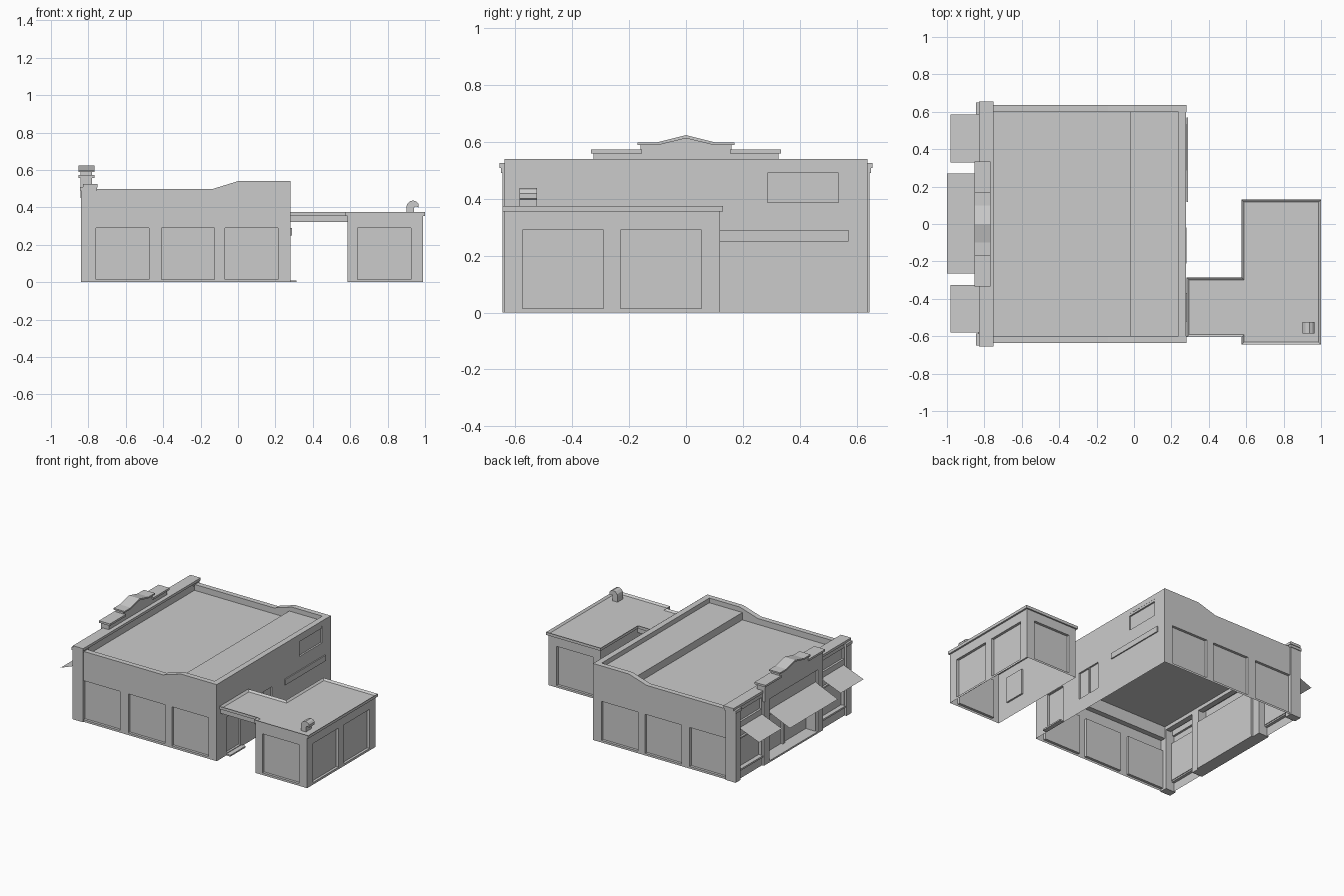
import bpy, bmesh
from mathutils import Vector

if "Cube" in bpy.data.objects:
    bpy.data.objects.remove(bpy.data.objects["Cube"])

Z = Vector((0, 0, 1))


def finish(name, bm):
    me = bpy.data.meshes.new(name)
    bm.to_mesh(me)
    bm.free()
    ob = bpy.data.objects.new(name, me)
    bpy.context.collection.objects.link(ob)
    return ob


def box(name, x0, x1, y0, y1, z0, z1):
    bm = bmesh.new()
    bmesh.ops.create_cube(bm, size=1)
    for v in bm.verts:
        v.co = (x1 if v.co.x > 0 else x0, y1 if v.co.y > 0 else y0, z1 if v.co.z > 0 else z0)
    return finish(name, bm)


def prism(name, pts, axis, a, b):
    """Extrude a 2D outline along an axis from a to b."""
    def put(p, t):
        return {'x': (t, p[0], p[1]), 'y': (p[0], t, p[1]), 'z': (p[0], p[1], t)}[axis]
    bm = bmesh.new()
    lo = [bm.verts.new(put(p, a)) for p in pts]
    hi = [bm.verts.new(put(p, b)) for p in pts]
    bm.faces.new(lo)
    bm.faces.new(hi)
    for i in range(len(pts)):
        j = (i + 1) % len(pts)
        bm.faces.new((lo[i], lo[j], hi[j], hi[i]))
    bmesh.ops.recalc_face_normals(bm, faces=bm.faces)
    return finish(name, bm)


def wall(name, face, at, lo, hi, height, panels=()):
    """Open wall sheet; face is its outward direction, panels are (lo, hi, z0, z1, depth)."""
    U = {'-y': Vector((1, 0, 0)), '+y': Vector((-1, 0, 0)),
         '+x': Vector((0, 1, 0)), '-x': Vector((0, -1, 0))}[face]
    N = U.cross(Z)
    s = 1 if max(U) > 0 else -1
    base = N * (at if face[0] == '+' else -at)
    bm = bmesh.new()

    def quad(*pts):
        bm.faces.new([bm.verts.new(base + U * u + Z * z - N * d) for u, z, d in pts])

    rects = [(min(s * p[0], s * p[1]), max(s * p[0], s * p[1]), *p[2:]) for p in panels]
    us = sorted({s * lo, s * hi, *[r[0] for r in rects], *[r[1] for r in rects]})
    zs = sorted({0, height, *[r[2] for r in rects], *[r[3] for r in rects]})
    for u0, u1 in zip(us, us[1:]):
        for z0, z1 in zip(zs, zs[1:]):
            u, z = (u0 + u1) / 2, (z0 + z1) / 2
            if not any(r[0] < u < r[1] and r[2] < z < r[3] for r in rects):
                quad((u0, z0, 0), (u1, z0, 0), (u1, z1, 0), (u0, z1, 0))
    for a, b, c, e, d in rects:
        ring = [(a, c), (b, c), (b, e), (a, e)]
        quad(*[(u, z, d) for u, z in ring])
        for i in range(4):
            p, q = ring[i], ring[(i + 1) % 4]
            quad((*p, 0), (*q, 0), (*q, d), (*p, d))
    bmesh.ops.remove_doubles(bm, verts=bm.verts, dist=1e-5)
    bmesh.ops.dissolve_limit(bm, angle_limit=0.01, verts=bm.verts, edges=bm.edges)
    return finish(name, bm)


# Main hall side walls with three recessed panels and stepped parapets
side = [(a, a + .285, .015, .29, .018) for a in (-.76, -.41, -.07)]
parapet = [(-.76, .37), (.28, .37), (.28, .54), (0, .54), (-.14, .497), (-.76, .497)]
for label, face, s in (('front', '-y', -1), ('back', '+y', 1)):
    wall(label + '_hall_wall', face, s * .637, -.76, .28, .37, side)
    prism(label + '_parapet', parapet, 'y', s * .60, s * .637)

# Main hall right wall: high window, side window, door, shutter box, doorstep
wall('right_hall_wall', '+x', .28, -.637, .637, .54,
     [(.287, .535, .386, .505, .012), (-.21, -.02, .10, .29, .012), (-.52, -.37, .015, .27, .015)])
box('right_parapet', .238, .279, -.60, .60, .49, .54)
box('shutter_box', .28, .288, .117, .57, .25, .29)
box('side_window_mullion', .268, .276, -.12, -.11, .10, .29)
box('doorstep', .28, .312, -.53, -.36, 0, .01)

# Two-level main roof
bm = bmesh.new()
prof = [(-.77, .455), (-.02, .455), (-.02, .507), (.24, .507)]
rows = [[bm.verts.new((x, y, z)) for x, z in prof] for y in (-.602, .602)]
for i in range(3):
    bm.faces.new((rows[0][i], rows[0][i + 1], rows[1][i + 1], rows[1][i]))
finish('main_roof', bm)

# Street facade: shop windows, transoms and recessed entrance
bays = [(-.265, .265, .012, .34, .075)]
for s in (-1, 1):
    bays += [(s * .335, s * .585, .07, .34, .025), (s * .335, s * .585, .40, .48, .015)]
wall('facade_wall', '-x', -.825, -.64, .64, .51, bays)
box('facade_backing', -.80, -.76, -.637, .637, .43, .51)
box('facade_cornice', -.83, -.75, -.655, .655, .507, .525)
box('entrance_floor', -.84, -.75, -.27, .27, 0, .012)
box('entrance_mullion', -.765, -.751, -.012, .012, .012, .34)
box('entrance_transom', -.765, -.751, -.265, .265, .27, .282)
for s, label in ((-1, 'front'), (1, 'back')):
    box(label + '_corner_pier', -.84, -.76, s * .59, s * .645, 0, .507)
    box(label + '_pier_cap', -.845, -.755, s * .585, s * .65, .49, .51)
    box(label + '_inner_pier', -.84, -.76, s * .27, s * .33, 0, .45)
    box(label + '_window_bar', -.815, -.801, s * .335, s * .585, .27, .28)
    box(label + '_window_sill', -.835, -.805, s * .335, s * .585, .06, .072)

# Stepped pediment with overhanging caps
prism('pediment', [(-.325, .45), (.325, .45), (.325, .558), (.16, .558), (.16, .588), (.1, .588),
                   (0, .612), (-.1, .588), (-.16, .588), (-.16, .558), (-.325, .558)],
      'x', -.843, -.78)
for s, label in ((-1, 'front'), (1, 'back')):
    box(label + '_pediment_cap', -.853, -.767, s * .155, s * .333, .558, .572)
prism('pediment_crown', [(-.17, .588), (-.1, .588), (0, .612), (.1, .588), (.17, .588),
                         (.17, .598), (.1, .598), (0, .623), (-.1, .598), (-.17, .598)],
      'x', -.853, -.767)

# Thin sloping awnings
for label, y0, y1, xo, zo in (('front', -.58, -.325, -.98, .30), ('middle', -.265, .27, -1, .285),
                              ('back', .33, .585, -.98, .30)):
    bm = bmesh.new()
    bm.faces.new([bm.verts.new(p) for p in ((xo, y0, zo), (-.825, y0, .36),
                                            (-.825, y1, .36), (xo, y1, zo))])
    finish(label + '_awning', bm)

# Annex walls
front_panel = [(.64, .925, .015, .29, .018)]
wall('annex_front_wall', '-y', -.64, .585, .988, .356, front_panel)
wall('annex_back_wall', '+y', .12, .585, .988, .356, front_panel)
wall('annex_right_wall', '+x', .988, -.64, .12, .356,
     [(-.575, -.29, .015, .29, .018), (-.23, .055, .015, .29, .018)])
wall('annex_left_wall', '-x', .585, -.64, .12, .356, [(-.55, -.40, .11, .29, .012)])

# L-shaped annex and link roof with a sunken top
roof = prism('annex_roof', [(.575, .13), (1, .13), (1, -.645), (.575, -.645), (.575, -.605),
                            (.28, -.605), (.28, -.285), (.575, -.285)], 'z', .355, .375)
bm = bmesh.new()
bm.from_mesh(roof.data)
top = [f for f in bm.faces if f.normal.z > .9]
bmesh.ops.inset_region(bm, faces=top, thickness=.019, depth=0)
for v in {v for f in top for v in f.verts}:
    v.co.z -= .012
bm.to_mesh(roof.data)
bm.free()
box('link_soffit', .28, .585, -.595, -.293, .322, .356)

# Curved roof vent opening towards the right
prism('roof_vent', [(.90, .36), (.94, .36), (.94, .397), (.948, .406), (.965, .40), (.965, .418),
                    (.955, .43), (.938, .437), (.918, .432), (.904, .418), (.90, .40)],
      'y', -.585, -.523)
